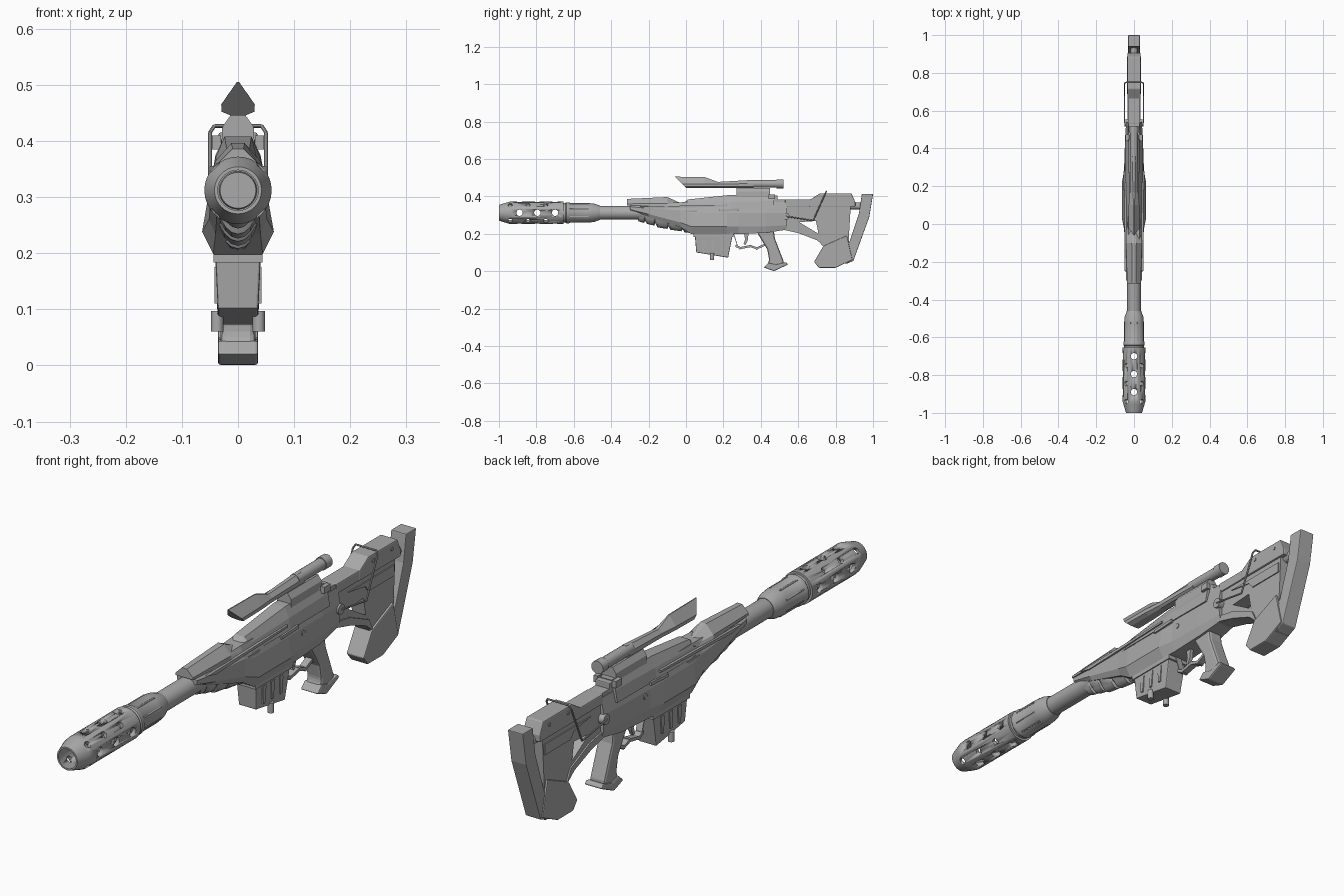
import bpy, bmesh, math
from mathutils import Vector, Matrix

if "Cube" in bpy.data.objects:
    bpy.data.objects.remove(bpy.data.objects["Cube"], do_unlink=True)

metal = bpy.data.materials.new("gunmetal grey")
metal.use_nodes = True
GREY = (0.4, 0.4, 0.4, 1)
metal.diffuse_color = GREY
metal.node_tree.nodes["Principled BSDF"].inputs["Base Color"].default_value = GREY
AXIS_Z = 0.312


def finish(name, bm, bevel=0.0, smooth=False):
    bmesh.ops.recalc_face_normals(bm, faces=bm.faces)
    mesh = bpy.data.meshes.new(name)
    bm.to_mesh(mesh)
    bm.free()
    mesh.materials.append(metal)
    ob = bpy.data.objects.new(name, mesh)
    bpy.context.collection.objects.link(ob)
    if bevel:
        mod = ob.modifiers.new("Bevel", "BEVEL")
        mod.width, mod.segments, mod.limit_method = bevel, 2, "ANGLE"
    if smooth:
        activate(ob)
        bpy.ops.object.shade_smooth_by_angle(angle=math.radians(35))
    return ob


def activate(ob):
    bpy.ops.object.select_all(action="DESELECT")
    ob.select_set(True)
    bpy.context.view_layer.objects.active = ob


def loft(name, rings, closed=False, **kw):
    """Skin equal-length rings of 3D points; closed joins last to first."""
    bm = bmesh.new()
    vs = [[bm.verts.new(p) for p in r] for r in rings]
    n = len(vs[0])
    for a, b in zip(vs, vs[1:] + ([vs[0]] if closed else [])):
        for i in range(n):
            bm.faces.new((a[i], a[(i + 1) % n], b[(i + 1) % n], b[i]))
    if not closed:
        bm.faces.new(vs[0])
        bm.faces.new(vs[-1])
    return finish(name, bm, **kw)


def sym(y, half, lean=0.0):
    """Mirrored cross-section, half = (x, z) from bottom to top."""
    pts = half + [(-x, z) for x, z in reversed(half)]
    z0 = half[0][1]
    return [(x, y + lean * (z - z0), z) for x, z in pts]


def prism(name, profile, hw, x=0.0, **kw):
    return loft(name, [[(x + s * hw, y, z) for y, z in profile] for s in (-1, 1)], **kw)


def lathe(name, profile, seg=32, closed=False):
    rings = [[(r * math.cos(t), y, AXIS_Z + r * math.sin(t))
              for t in (math.tau * i / seg for i in range(seg))] for y, r in profile]
    return loft(name, rings, closed=closed, smooth=True)


def rods(name, segments, r, seg=16, smooth=True):
    bm = bmesh.new()
    for a, b in segments:
        a, b = Vector(a), Vector(b)
        rot = (b - a).to_track_quat("Z", "Y").to_matrix().to_4x4()
        bmesh.ops.create_cone(bm, cap_ends=True, segments=seg, radius1=r, radius2=r,
                              depth=(b - a).length, matrix=Matrix.Translation((a + b) / 2) @ rot)
    return finish(name, bm, smooth=smooth)


def box(name, x, y, z, **kw):
    return prism(name, [(y[0], z[0]), (y[1], z[0]), (y[1], z[1]), (y[0], z[1])],
                 (x[1] - x[0]) / 2, x=(x[0] + x[1]) / 2, **kw)


def cut(ob, cutter):
    mod = ob.modifiers.new("Cut", "BOOLEAN")
    mod.operation, mod.object, mod.solver = "DIFFERENCE", cutter, "EXACT"
    activate(ob)
    bpy.ops.object.modifier_apply(modifier="Cut")
    bpy.data.objects.remove(cutter, do_unlink=True)


def radial(y, turn, r0, r1):
    d = Vector((math.cos(turn), 0, math.sin(turn)))
    c = Vector((0, y, AXIS_Z))
    return c + d * r0, c + d * r1


# Hollow muzzle shroud with staggered holes
muzzle = lathe("muzzle_shroud", [(-1, .036), (-1, .042), (-.955, .056), (-.94, .06), (-.655, .06),
                                 (-.655, .045), (-.95, .045)], closed=True)
quarter = math.pi / 2
cut(muzzle, rods("holes", [radial(y, quarter * k, .02, .08) for y in (-.89, -.795, -.7)
                           for k in range(4)], .017))
cut(muzzle, rods("small_holes", [radial(y, quarter * (k + .5), .02, .08) for y in (-.94, -.845, -.75)
                                 for k in range(4)], .012))

# Barrel, collar and bore
lathe("barrel_collar", [(-.66, .02), (-.66, .052), (-.645, .052), (-.64, .056), (-.625, .056),
                        (-.62, .053), (-.53, .053), (-.49, .049), (-.46, .038), (-.46, .02)])
lathe("barrel", [(-.67, .016), (-.67, .032), (-.65, .036), (0, .036), (0, .016)])
for k in range(8):
    a, b = radial(0, quarter * (k + .5) / 2, .051, .057)
    rods("collar_rib", [((a.x, -.63, a.z), (a.x, -.52, a.z))], .004, 6)

# Stepped rounded handguard under the barrel
ends = [(-.265, .035, .278), (-.22, .04, .258), (-.165, .044, .244),
        (-.095, .048, .226), (-.02, .05, .213), (.06, .05, .2)]
for (y0, w, z), (y1, w1, z1) in zip(ends, ends[1:]):
    def arc(y, w, z):
        return [(w * math.cos(t), y, .325 + (z - .325) * math.sin(t))
                for t in (math.pi * i / 12 for i in range(13))]
    loft("handguard_step", [arc(y0, w * .9, z + .014), arc(y0 + .012, w, z1 + .008),
                            arc(y1 - .005, w, z1), arc(y1, w * .95, z1 + .008)], smooth=True)

# Faceted receiver
loft("receiver", [sym(y, list(zip(xs, zs))) for y, xs, zs in [
    (-.3, (.03, .041, .041, .02), (.325, .33, .345, .355)),
    (-.2, (.036, .047, .046, .026), (.29, .305, .335, .362)),
    (-.03, (.04, .052, .049, .03), (.235, .26, .325, .368)),
    (.03, (.044, .064, .051, .033), (.198, .238, .31, .37)),
    (.22, (.044, .064, .051, .033), (.198, .238, .31, .37)),
    (.28, (.042, .053, .05, .033), (.198, .238, .31, .37)),
    (.43, (.04, .048, .048, .033), (.205, .24, .31, .37)),
    (.54, (.032, .04, .042, .03), (.222, .245, .31, .368))]])

# Pointed top fairing in front of the receiver
loft("top_fairing", [sym(y, list(zip(xs, zs))) for y, xs, zs in [
    (-.315, (.036, .036, .01), (.352, .36, .386)),
    (-.1, (.044, .042, .012), (.345, .362, .396)),
    (-.02, (.044, .03, .002), (.345, .356, .36))]])
loft("upper_receiver", [sym(y, list(zip(xs, zs))) for y, xs, zs in [
    (-.02, (.045, .036, .012), (.33, .35, .358)),
    (.01, (.048, .036, .02), (.33, .36, .383)),
    (.24, (.049, .04, .024), (.33, .37, .408)),
    (.47, (.048, .04, .024), (.33, .375, .408))]])
loft("scope_mount", [sym(y, [(.03, .38), (.028, .425), (.014, .445)]) for y in (.27, .45)])
box("rear_block", (-.03, .03), (.43, .49), (.36, .405), bevel=.004)

# Scope: raked blade hood, thin body, round eyepiece
loft("scope_hood", [sym(y, list(zip(xs, zs)), lean) for y, lean, xs, zs in [
    (0, -1, (.012, .029, .03, .002), (.445, .452, .465, .505)),
    (.1, 0, (.012, .027, .028, .002), (.445, .452, .466, .503)),
    (.17, 0, (.012, .022, .022, .006), (.445, .452, .466, .477)),
    (.36, 0, (.012, .02, .02, .008), (.445, .452, .468, .488))]])
rods("scope_tube", [((0, .33, .467), (0, .495, .467))], .021)
rods("scope_eyepiece", [((0, .485, .467), (0, .52, .467))], .024)

# Magazine with ribs and side pegs
loft("magazine", [[(sx * w, y, z) for sx, y, z in
                   [(-1, y0, z0), (1, y0, z0), (1, y1, z1), (-1, y1, z1)]]
                  for w, y0, z0, y1, z1 in [(.04, .045, .21, .25, .21), (.04, .048, .185, .248, .185),
                                            (.036, .055, .1, .225, .072)]], bevel=.004)
box("magazine_collar", (-.044, .044), (.04, .255), (.183, .205))
for s in (-1, 1):
    for y in (.085, .135, .185):
        prism("magazine_rib", [(y, .175), (y + .022, .175), (y + .014, .11), (y + .004, .11)],
              .003, x=s * .039)
    rods("magazine_peg", [((s * .037, .14, .06), (s * .037, .14, .097))], .011)

# Pistol grip and its flared base
prism("grip", [(.375, .215), (.47, .215), (.475, .175), (.5, .11), (.525, .045), (.505, .025),
               (.43, .02), (.445, .06), (.435, .115), (.405, .165)], .031, bevel=.01)
prism("grip_base", [(.415, .02), (.47, 0), (.545, .035), (.535, .048), (.48, .035), (.44, .045)],
      .036, bevel=.005)

# Trigger and guard
path = [(.26, .2), (.27, .135), (.29, .122), (.345, .135), (.38, .12), (.415, .14)]
for (y0, z0), (y1, z1) in zip(path, path[1:]):
    prism("trigger_guard", [(y0 - .005, z0 - .006), (y1 + .005, z1 - .006),
                            (y1 + .005, z1 + .006), (y0 - .005, z0 + .006)], .013)
prism("trigger", [(.31, .205), (.335, .205), (.33, .165), (.318, .14), (.308, .145), (.316, .17)], .007)

# Skeleton stock with a triangular opening
stock = prism("stock_plate", [(.45, .385), (.88, .37), (.88, .335), (.87, .17), (.89, .06), (.86, .04),
                              (.73, .04), (.735, .13), (.7, .17), (.61, .202), (.5, .225), (.45, .225)], .028)
cut(stock, prism("opening", [(.605, .262), (.695, .268), (.708, .2)], .1))
box("stock_top", (-.033, .033), (.53, .9), (.345, .383), bevel=.004)
prism("cheek_rest", [(.66, .36), (.66, .38), (.715, .415), (.885, .415), (.905, .37), (.905, .345),
                     (.66, .345)], .035, bevel=.004)
prism("stock_foot", [(.735, .135), (.86, .19), (.89, .06), (.8, .018), (.71, .018), (.685, .05)],
      .036, bevel=.004)
prism("butt_pad", [(.94, .412), (1, .412), (.98, .29), (.895, .055), (.86, .04), (.855, .1),
                   (.875, .16), (.925, .31)], .031, bevel=.003)
rods("pad_bolt", [((0, .87, .348), (0, .945, .348))], .018)
prism("stock_spine", [(.5, .23), (.5, .25), (.61, .23), (.72, .18), (.745, .13), (.7, .165), (.61, .2)],
      .034)

# Side hardware, mirrored
for s in (-1, 1):
    rods("stock_pivot", [((s * .02, .535, .293), (s * .05, .535, .293))], .019)
    rods("stock_studs", [((s * .02, y, .3), (s * .032, y, .3)) for y in (.75, .775, .8, .825, .85)], .006, 8)
    rods("cheek_screws", [((s * .02, y, .392), (s * .038, y, .392)) for y in (.74, .85)], .007, 8)
    rods("receiver_pin", [((s * .03, .31, .293), (s * .053, .31, .293))], .01, 12)
    prism("receiver_handle", [(.18, .33), (.28, .335), (.28, .323), (.18, .318)], .004, x=s * .051)
    prism("side_rail", [(-.25, .345), (.22, .355), (.22, .347), (-.2, .333)], .005, x=s * .046)
    prism("stock_strap", [(.6, .325), (.87, .325), (.87, .285), (.72, .285), (.7, .31)], .003, x=s * .029)
    box("sight_lug", (s * .038 - .008, s * .038 + .008), (.44, .475), (.385, .41))

# Bent wire loop over the stock
half = [(.05, .535, .293), (.05, .68, .27), (.05, .745, .415), (.042, .75, .427)]
wire = half + [(-x, y, z) for x, y, z in reversed(half)]
rods("wire_loop", list(zip(wire, wire[1:])), .0035, 8)
